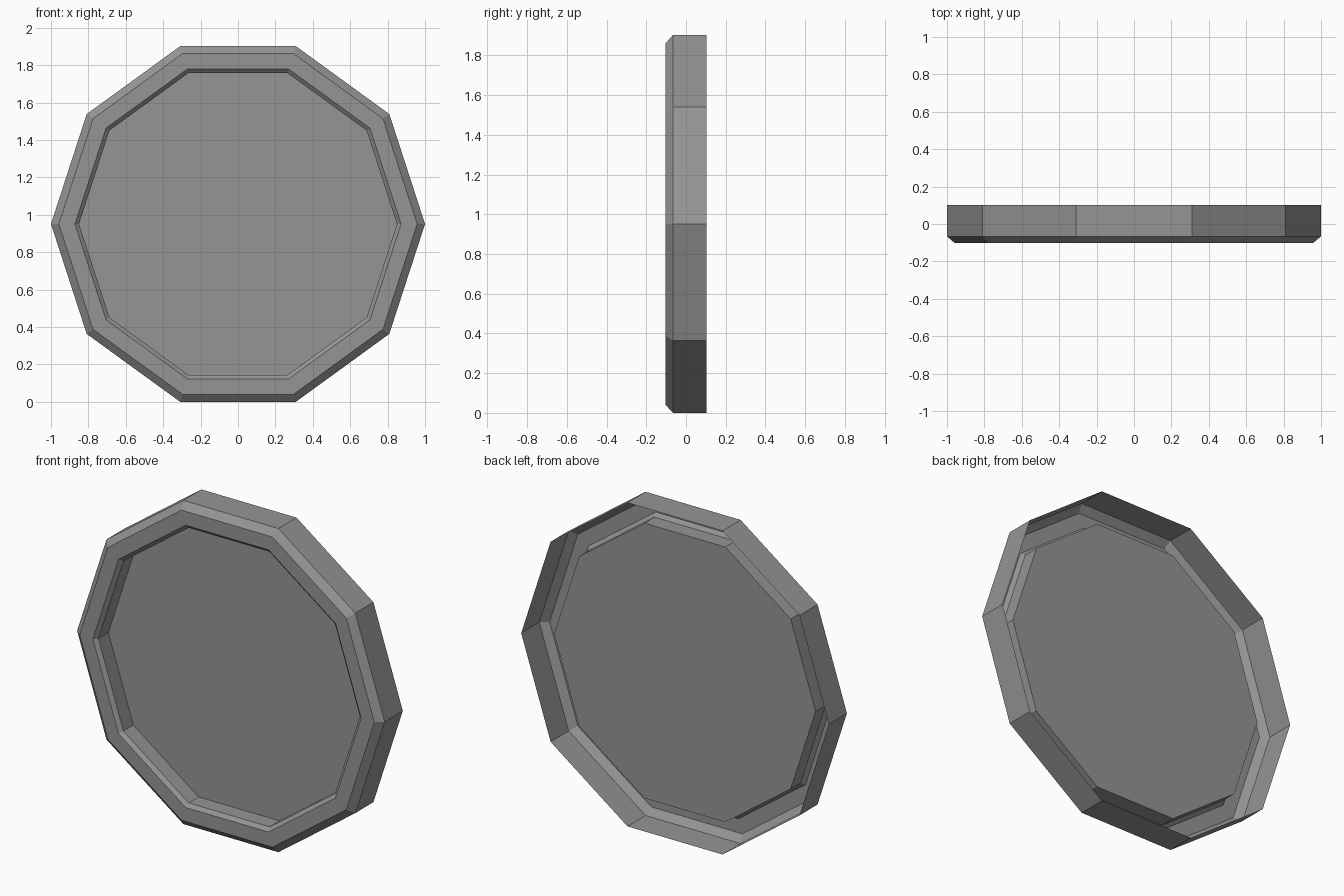
import bpy
import bmesh
import math

cube = bpy.data.objects.get("Cube")
if cube:
    bpy.data.objects.remove(cube, do_unlink=True)

SIDES = 10
CENTRE_Z = math.sin(math.radians(72))  # apothem of the unit decagon

grey = bpy.data.materials.new("mid grey")
grey.use_nodes = True
COLOUR = (0.3, 0.3, 0.3, 1)
grey.diffuse_color = COLOUR
grey.node_tree.nodes["Principled BSDF"].inputs["Base Color"].default_value = COLOUR


def sweep(name, profile, cap=False):
    """Run a (radius, y) profile around the decagon, back to front."""
    bm = bmesh.new()
    rings = []
    for radius, y in profile:
        rings.append([bm.verts.new((radius * math.cos(math.tau * i / SIDES), y,
                                    CENTRE_Z + radius * math.sin(math.tau * i / SIDES)))
                      for i in range(SIDES)])
    for a, b in zip(rings, rings[1:]):
        for i in range(SIDES):
            j = (i + 1) % SIDES
            bm.faces.new((a[i], b[i], b[j], a[j]))
    if cap:
        bm.faces.new(rings[-1])
    bm.normal_update()
    mesh = bpy.data.meshes.new(name)
    bm.to_mesh(mesh)
    bm.free()
    mesh.materials.append(grey)
    obj = bpy.data.objects.new(name, mesh)
    bpy.context.scene.collection.objects.link(obj)
    return obj


# Open-backed rim: outer wall, front chamfer, flat lip, inner chamfer, inner wall
sweep("rim", [(1, 0.102), (1, -0.066), (0.958, -0.102), (0.872, -0.102),
              (0.85, -0.082), (0.85, 0.01)])

# Recessed flat panel closing the inner wall
sweep("panel", [(0.85, 0.01)], cap=True)
